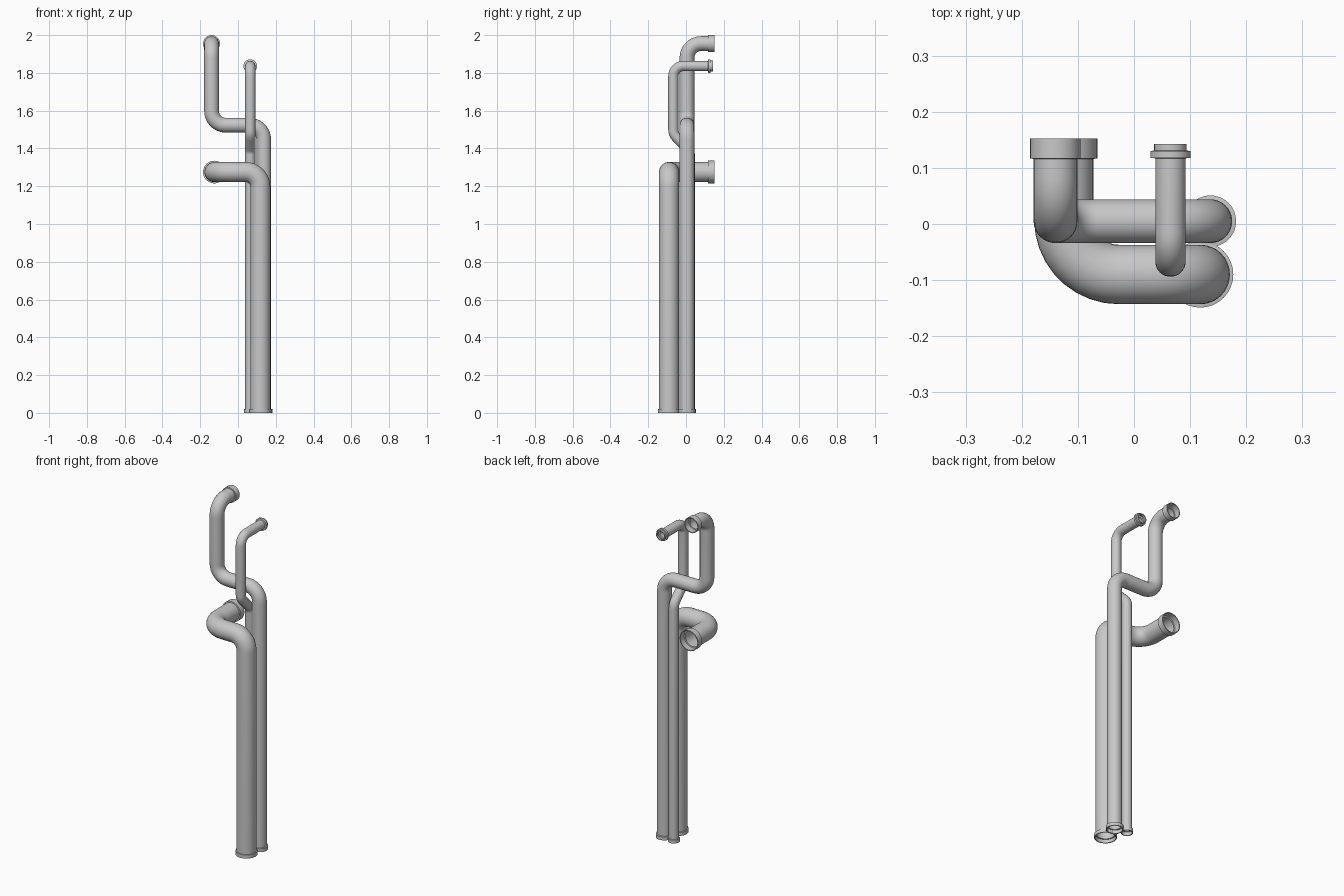
import bpy, bmesh, math
from mathutils import Vector

cube = bpy.data.objects.get("Cube")
if cube:
    bpy.data.objects.remove(cube, do_unlink=True)

grey = bpy.data.materials.new("pipe_grey")
grey.use_nodes = True
colour = (0.58, 0.58, 0.58, 1)
grey.diffuse_color = colour
grey.node_tree.nodes["Principled BSDF"].inputs["Base Color"].default_value = colour

SIDES = 32
WALL = 0.005


def centreline(corners, bends):
    """Points and tangents along a path whose corners are rounded by arcs."""
    pts = [Vector(c) for c in corners]
    out = [(pts[0], (pts[1] - pts[0]).normalized())]
    for i, radius in enumerate(bends, 1):
        a = (pts[i] - pts[i - 1]).normalized()
        b = (pts[i + 1] - pts[i]).normalized()
        angle = a.angle(b)
        start = pts[i] - a * radius * math.tan(angle / 2)
        side = (b - a * a.dot(b)).normalized()
        steps = max(4, round(angle / math.radians(10)))
        for k in range(steps + 1):
            t = angle * k / steps
            pos = start + a * radius * math.sin(t) + side * radius * (1 - math.cos(t))
            out.append((pos, a * math.cos(t) + side * math.sin(t)))
    out.append((pts[-1], (pts[-1] - pts[-2]).normalized()))
    return out


def pipe(name, corners, bends, radius, foot, mouth):
    """Hollow pipe; foot and mouth list (distance from the end, radius)."""
    line = centreline(corners, bends)
    (p0, t0), (p1, t1) = line[0], line[-1]
    rings = [(p0 + t0 * d, t0, r) for d, r in foot]
    rings += [(p, t, radius) for p, t in line[1:-1]]
    rings += [(p1 - t1 * d, t1, r) for d, r in reversed(mouth)]
    # Outer skin forwards, inner skin back, closed at both rims
    rings += [(p, t, r - WALL) for p, t, r in reversed(rings)]

    bm = bmesh.new()
    loops = []
    normal = Vector((1, 0, 0))
    previous = rings[0][1]
    for p, t, r in rings:
        normal = previous.rotation_difference(t) @ normal
        normal = (normal - t * normal.dot(t)).normalized()
        previous = t
        cross = t.cross(normal)
        loop = []
        for k in range(SIDES):
            a = math.tau * k / SIDES
            loop.append(bm.verts.new(p + (normal * math.cos(a) + cross * math.sin(a)) * r))
        loops.append(loop)
    for i, low in enumerate(loops):
        high = loops[(i + 1) % len(loops)]
        for k in range(SIDES):
            n = (k + 1) % SIDES
            bm.faces.new((low[k], low[n], high[n], high[k]))
    bmesh.ops.recalc_face_normals(bm, faces=bm.faces)
    mesh = bpy.data.meshes.new(name)
    bm.to_mesh(mesh)
    bm.free()
    mesh.materials.append(grey)
    obj = bpy.data.objects.new(name, mesh)
    bpy.context.collection.objects.link(obj)
    bpy.ops.object.select_all(action='DESELECT')
    obj.select_set(True)
    bpy.context.view_layer.objects.active = obj
    bpy.ops.object.shade_smooth_by_angle(angle=math.radians(35))


def socket(length, wide, radius):
    return [(0, wide), (length, wide), (length + 0.001, radius)]


# Wide pipe: up, across to the right, then a long sweep to the back
pipe("wide_pipe",
     [(0.118, -0.09, 0), (0.118, -0.09, 1.275), (-0.125, -0.09, 1.275), (-0.125, 0.152, 1.275)],
     [0.078, 0.098], 0.053,
     socket(0.02, 0.059, 0.053), socket(0.035, 0.06, 0.053))

# Medium pipe: up, across, up again and out to the back
pipe("medium_pipe",
     [(0.136, 0.005, 0), (0.136, 0.005, 1.523), (-0.14, 0.005, 1.523),
      (-0.14, 0.005, 1.955), (-0.14, 0.152, 1.955)],
     [0.075, 0.075, 0.075], 0.039,
     socket(0.02, 0.046, 0.039), socket(0.035, 0.045, 0.039))

# Narrow pipe: up, slanted offset to the front, up and out to the back
pipe("narrow_pipe",
     [(0.065, 0.02, 0), (0.065, 0.02, 1.388), (0.065, -0.067, 1.475),
      (0.065, -0.067, 1.836), (0.065, 0.143, 1.836)],
     [0.055, 0.055, 0.052], 0.027,
     socket(0.02, 0.032, 0.027),
     [(0, 0.029), (0.012, 0.029), (0.013, 0.036), (0.025, 0.036), (0.026, 0.027)])
